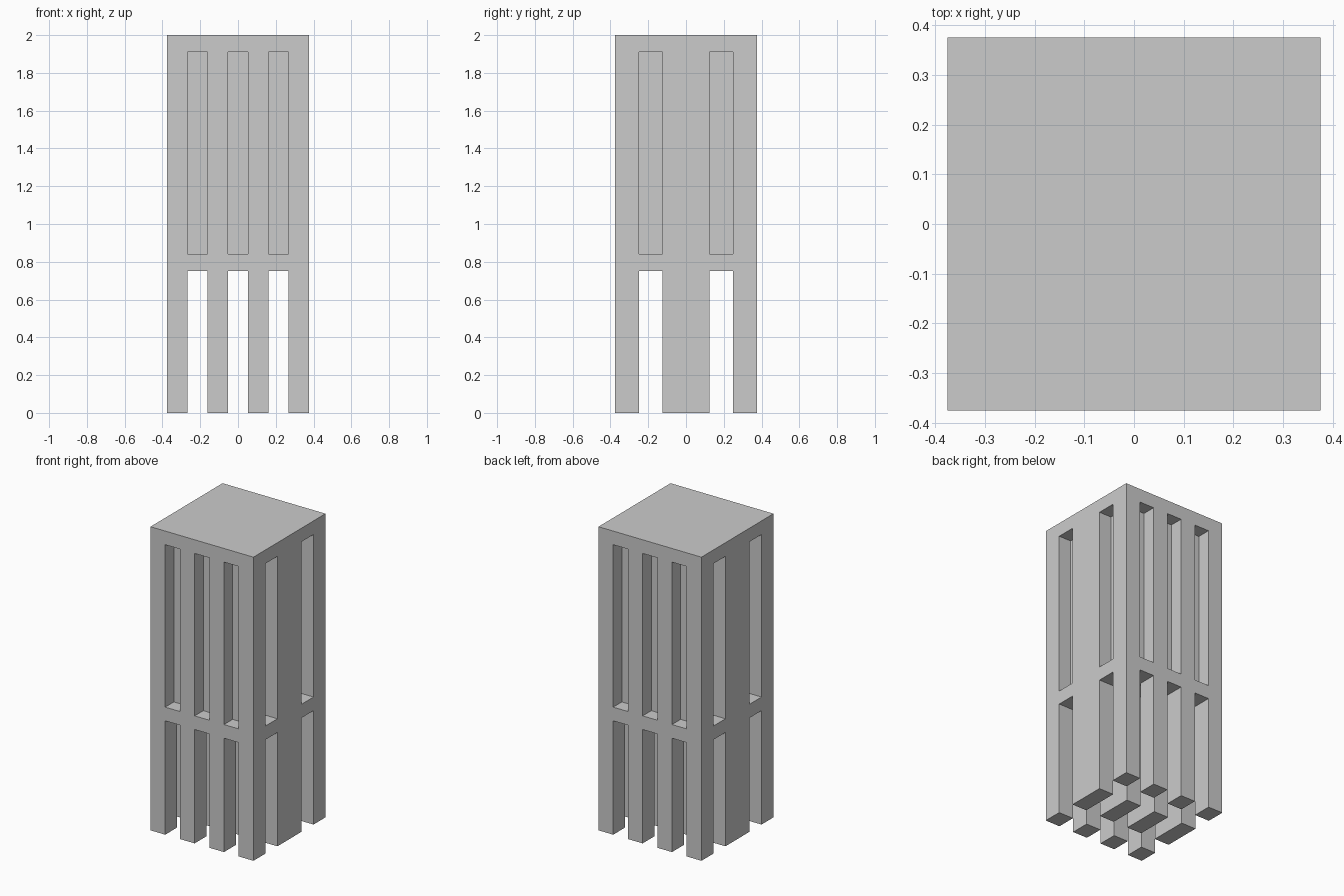
import bpy, bmesh
from mathutils import Vector

if "Cube" in bpy.data.objects:
    bpy.data.objects.remove(bpy.data.objects["Cube"])

HALF, LEG_H, TOP, WALL = 0.375, 0.75, 2.0, 0.09
SX, SY = 0.75 / 7, 0.125          # slot widths on front/back and on the sides
X_SLOTS = [(c - SX / 2, c + SX / 2) for c in (-2 * SX, 0, 2 * SX)]
Y_SLOTS = [(-0.25, -0.125), (0.125, 0.25)]


def add_box(bm, x, y, z, open_top=False):
    verts = bmesh.ops.create_cube(bm, size=1)["verts"]
    for v in verts:
        v.co = Vector([r[0] if c < 0 else r[1] for c, r in zip(v.co, (x, y, z))])
    if open_top:
        top = [f for f in {f for v in verts for f in v.link_faces}
               if all(abs(v.co.z - z[1]) < 1e-6 for v in f.verts)]
        bmesh.ops.delete(bm, geom=top, context='FACES_ONLY')


def finish(name, bm):
    mesh = bpy.data.meshes.new(name)
    bm.to_mesh(mesh)
    bm.free()
    obj = bpy.data.objects.new(name, mesh)
    bpy.context.collection.objects.link(obj)
    return obj


def solids(slots):
    edges = [-HALF] + [e for s in slots for e in s] + [HALF]
    return list(zip(edges[::2], edges[1::2]))


# Tower block
bm = bmesh.new()
add_box(bm, (-HALF, HALF), (-HALF, HALF), (LEG_H, TOP))
tower = finish("tower_block", bm)

# Tall recesses on all four sides
bm = bmesh.new()
z = (LEG_H + WALL, TOP - WALL)
inner, outer = HALF - WALL, HALF + 0.1
for depth in ((-outer, -inner), (inner, outer)):
    for s in X_SLOTS:
        add_box(bm, s, depth, z)
    for s in Y_SLOTS:
        add_box(bm, depth, s, z)
cutter = finish("recess_cutter", bm)
cutter.hide_render = True
mod = tower.modifiers.new("recesses", 'BOOLEAN')
mod.operation, mod.solver, mod.object = 'DIFFERENCE', 'EXACT', cutter
bpy.context.view_layer.objects.active = tower
bpy.ops.object.modifier_apply(modifier=mod.name)
bpy.data.objects.remove(cutter)

# Grid of ground-level pillars, open where they meet the block
for i, x in enumerate(solids(X_SLOTS)):
    for j, y in enumerate(solids(Y_SLOTS)):
        bm = bmesh.new()
        add_box(bm, x, y, (0, LEG_H), open_top=True)
        finish(f"pillar_{i + 1}_{j + 1}", bm)
